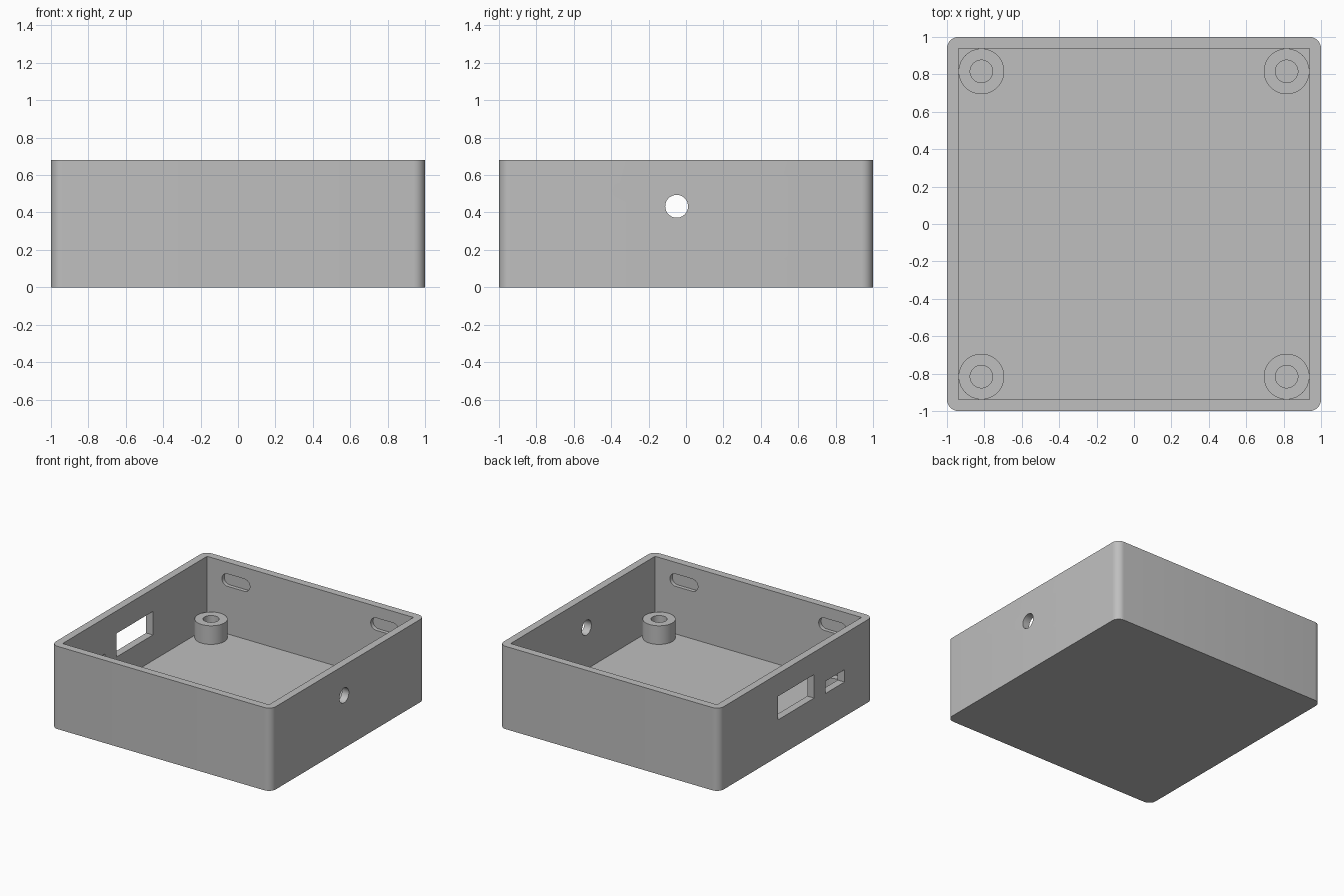
import bpy
import bmesh
import math
from mathutils import Matrix, Vector

if "Cube" in bpy.data.objects:
    bpy.data.objects.remove(bpy.data.objects["Cube"])

WALL, FLOOR, HEIGHT = 0.062, 0.092, 0.68
INNER = 1 - WALL

grey = bpy.data.materials.new("plain grey")
grey.diffuse_color = (0.52, 0.52, 0.52, 1)
grey.use_nodes = True
grey.node_tree.nodes["Principled BSDF"].inputs["Base Color"].default_value = grey.diffuse_color


def finish(name, bm):
    mesh = bpy.data.meshes.new(name)
    bmesh.ops.recalc_face_normals(bm, faces=bm.faces)
    bm.to_mesh(mesh)
    bm.free()
    mesh.materials.append(grey)
    obj = bpy.data.objects.new(name, mesh)
    bpy.context.collection.objects.link(obj)
    return obj


def box(name, lo, hi, radius=0, axis=2, segments=8):
    """Box between two corners, with the edges along one axis rounded."""
    lo, hi = Vector(lo), Vector(hi)
    bm = bmesh.new()
    bmesh.ops.create_cube(bm, size=1, matrix=Matrix.Translation((lo + hi) / 2)
                          @ Matrix.Diagonal((*(hi - lo), 1)))
    if radius:
        edges = [e for e in bm.edges
                 if abs((e.verts[0].co - e.verts[1].co)[axis]) > 1e-5]
        bmesh.ops.bevel(bm, geom=edges, offset=radius, segments=segments,
                        profile=0.5, affect='EDGES')
    return finish(name, bm)


def cylinder(name, centre, radius, depth, rotation=Matrix.Identity(4)):
    bm = bmesh.new()
    bmesh.ops.create_cone(bm, cap_ends=True, segments=48, radius1=radius,
                          radius2=radius, depth=depth,
                          matrix=Matrix.Translation(centre) @ rotation)
    return finish(name, bm)


def cut(obj, cutter):
    mod = obj.modifiers.new("cut", 'BOOLEAN')
    mod.operation, mod.solver, mod.object = 'DIFFERENCE', 'EXACT', cutter
    bpy.context.view_layer.objects.active = obj
    bpy.ops.object.modifier_apply(modifier=mod.name)
    bpy.data.objects.remove(cutter)


def smooth(obj):
    bpy.ops.object.select_all(action='DESELECT')
    obj.select_set(True)
    bpy.context.view_layer.objects.active = obj
    bpy.ops.object.shade_smooth_by_angle(angle=math.radians(30))


# open tray with rounded outer corners and a square cavity
case = box("case", (-1, -1, 0), (1, 1, HEIGHT), radius=0.062)
cut(case, box("cavity", (-INNER, -INNER, FLOOR), (INNER, INNER, 1)))

# large and small rectangular ports in the left wall
cut(case, box("large_port", (-1.1, -0.235, 0.302), (-0.9, 0.235, 0.495)))
cut(case, box("small_port", (-1.1, -0.63, 0.283), (-0.9, -0.385, 0.384)))

# round cable hole in the right wall
cut(case, cylinder("cable_hole", (1, -0.05, 0.433), 0.061, 0.3,
                   Matrix.Rotation(math.pi / 2, 4, 'Y')))

# blind rounded slots on the inside of the front and back walls
for side in (-1, 1):
    for x in (-0.676, 0.676):
        y0, y1 = sorted((side * 0.85, side * (INNER + 0.031)))
        cut(case, box("lid_slot", (x - 0.127, y0, 0.483), (x + 0.127, y1, 0.585),
                      radius=0.0505, axis=1))
smooth(case)

# hollow screw posts in the four corners
for x in (-0.816, 0.816):
    for y in (-0.816, 0.816):
        post = cylinder("screw_post", (x, y, (FLOOR + 0.245) / 2), 0.122,
                        0.245 - FLOOR)
        cut(post, cylinder("post_hole", (x, y, 0.2), 0.06, 0.4))
        smooth(post)
